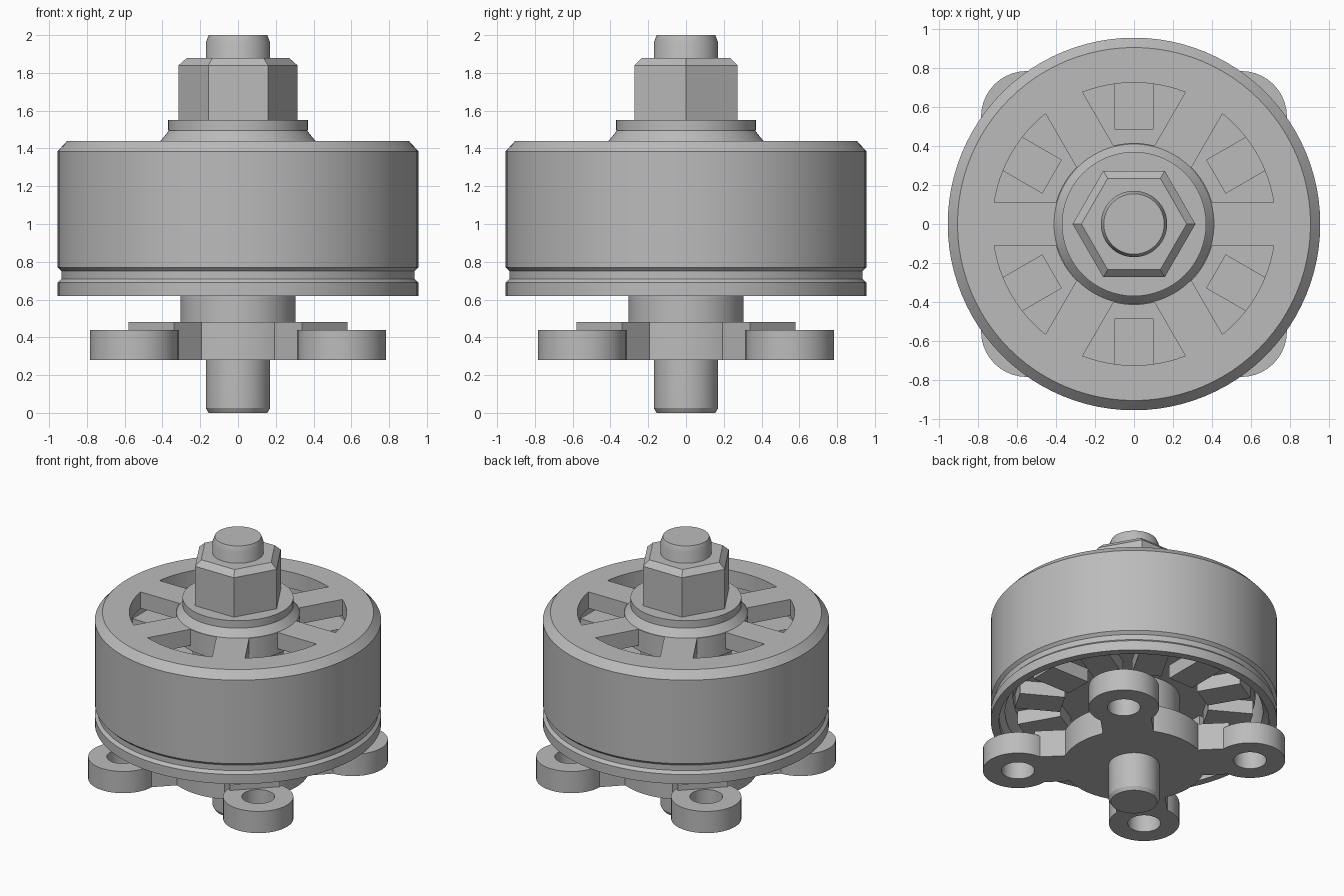
import bpy, bmesh
from math import sin, cos, asin, pi, radians
from mathutils import Matrix

if "Cube" in bpy.data.objects:
    bpy.data.objects.remove(bpy.data.objects["Cube"], do_unlink=True)

metal = bpy.data.materials.new("grey_metal")
metal.use_nodes = True
GREY = (0.5, 0.5, 0.5, 1)
metal.diffuse_color = GREY
metal.node_tree.nodes["Principled BSDF"].inputs["Base Color"].default_value = GREY


def finish(name, bm, smooth=True):
    bmesh.ops.recalc_face_normals(bm, faces=bm.faces)
    mesh = bpy.data.meshes.new(name)
    bm.to_mesh(mesh)
    bm.free()
    mesh.materials.append(metal)
    ob = bpy.data.objects.new(name, mesh)
    bpy.context.collection.objects.link(ob)
    if smooth:
        make_smooth(ob)
    return ob


def activate(ob):
    bpy.ops.object.select_all(action='DESELECT')
    ob.select_set(True)
    bpy.context.view_layer.objects.active = ob


def make_smooth(ob):
    activate(ob)
    bpy.ops.object.shade_smooth_by_angle(angle=radians(30))


def lathe(name, profile, sides=64, hollow=False, at=(0, 0), smooth=True):
    """Turn (radius, height) points about z; hollow closes the profile on itself."""
    bm = bmesh.new()
    turns = [2 * pi * i / sides for i in range(sides)]
    rings = [[bm.verts.new((at[0] + r * cos(a), at[1] + r * sin(a), z)) for a in turns]
             for r, z in profile]
    pairs = list(zip(rings, rings[1:]))
    if hollow:
        pairs.append((rings[-1], rings[0]))
    else:
        bm.faces.new(rings[0])
        bm.faces.new(rings[-1])
    for low, high in pairs:
        for i in range(sides):
            j = (i + 1) % sides
            bm.faces.new((low[i], low[j], high[j], high[i]))
    return finish(name, bm, smooth)


def radial_box(name, r0, r1, half, z0, z1, angle):
    """Box pointing outward from the axis."""
    bm = bmesh.new()
    bmesh.ops.create_cube(bm, size=1)
    bm.transform(Matrix.Rotation(angle, 4, 'Z')
                 @ Matrix.Translation(((r0 + r1) / 2, 0, (z0 + z1) / 2))
                 @ Matrix.Diagonal((r1 - r0, 2 * half, z1 - z0, 1)))
    return finish(name, bm, False)


def window_cutter(inner, outer, half_spoke, steps=12):
    """Six wedge prisms leaving parallel-sided spokes between them."""
    bm = bmesh.new()

    def arc(r, turn):
        a0 = asin(half_spoke / r)
        a1 = pi / 3 - a0
        return [(r, turn + a0 + (a1 - a0) * i / steps) for i in range(steps + 1)]

    for k in range(6):
        outline = arc(outer, k * pi / 3) + arc(inner, k * pi / 3)[::-1]
        face = bm.faces.new([bm.verts.new((r * cos(a), r * sin(a), 1.2)) for r, a in outline])
        top = bmesh.ops.extrude_face_region(bm, geom=[face])["geom"]
        bmesh.ops.translate(bm, vec=(0, 0, 0.4),
                            verts=[v for v in top if isinstance(v, bmesh.types.BMVert)])
    cutter = finish("window_cutter", bm, False)
    cutter.hide_render = True
    return cutter


# Rotating bell with groove, chamfer, hub and six windows
bell = lathe("bell", [
    (0.16, 1.28), (0.41, 1.28), (0.41, 1.32), (0.86, 1.32), (0.86, 0.69), (0.90, 0.66),
    (0.90, 0.62), (0.955, 0.62), (0.955, 0.69), (0.935, 0.71), (0.935, 0.75), (0.955, 0.77),
    (0.955, 1.385), (0.905, 1.44), (0.41, 1.44), (0.365, 1.495), (0.16, 1.495)],
    sides=96, hollow=True, smooth=False)
cutter = window_cutter(0.415, 0.725, 0.11)
cut = bell.modifiers.new("windows", 'BOOLEAN')
cut.operation = 'DIFFERENCE'
cut.solver = 'EXACT'
cut.object = cutter
activate(bell)
bpy.ops.object.modifier_apply(modifier=cut.name)
bpy.data.objects.remove(cutter, do_unlink=True)
make_smooth(bell)

# Shaft, washer and hexagonal nut
lathe("shaft", [(0.155, 0), (0.17, 0.025), (0.17, 1.96), (0.155, 2.0)], sides=48)
lathe("washer", [(0.37, 1.495), (0.37, 1.55)])
lathe("nut", [(0.315, 1.55), (0.315, 1.84), (0.27, 1.88)], sides=6, smooth=False)

# Stator core with twelve coils standing out above and below
lathe("bearing_column", [(0.305, 0.45), (0.305, 1.22)])
lathe("stator_core", [(0.81, 0.80), (0.81, 1.12)])
for k in range(12):
    radial_box("coil", 0.485, 0.79, 0.10, 0.70, 1.22, k * pi / 6)

# Mounting base with four arms and drilled bosses
lathe("base_disc", [(0.475, 0.28), (0.475, 0.48)])
for k in range(4):
    a = pi / 4 + k * pi / 2
    radial_box("mount_arm", 0.30, 0.65, 0.17, 0.28, 0.48, a)
    lathe("mount_boss", [(0.11, 0.28), (0.235, 0.28), (0.235, 0.44), (0.11, 0.44)],
          sides=40, hollow=True, at=(0.777 * cos(a), 0.777 * sin(a)))
